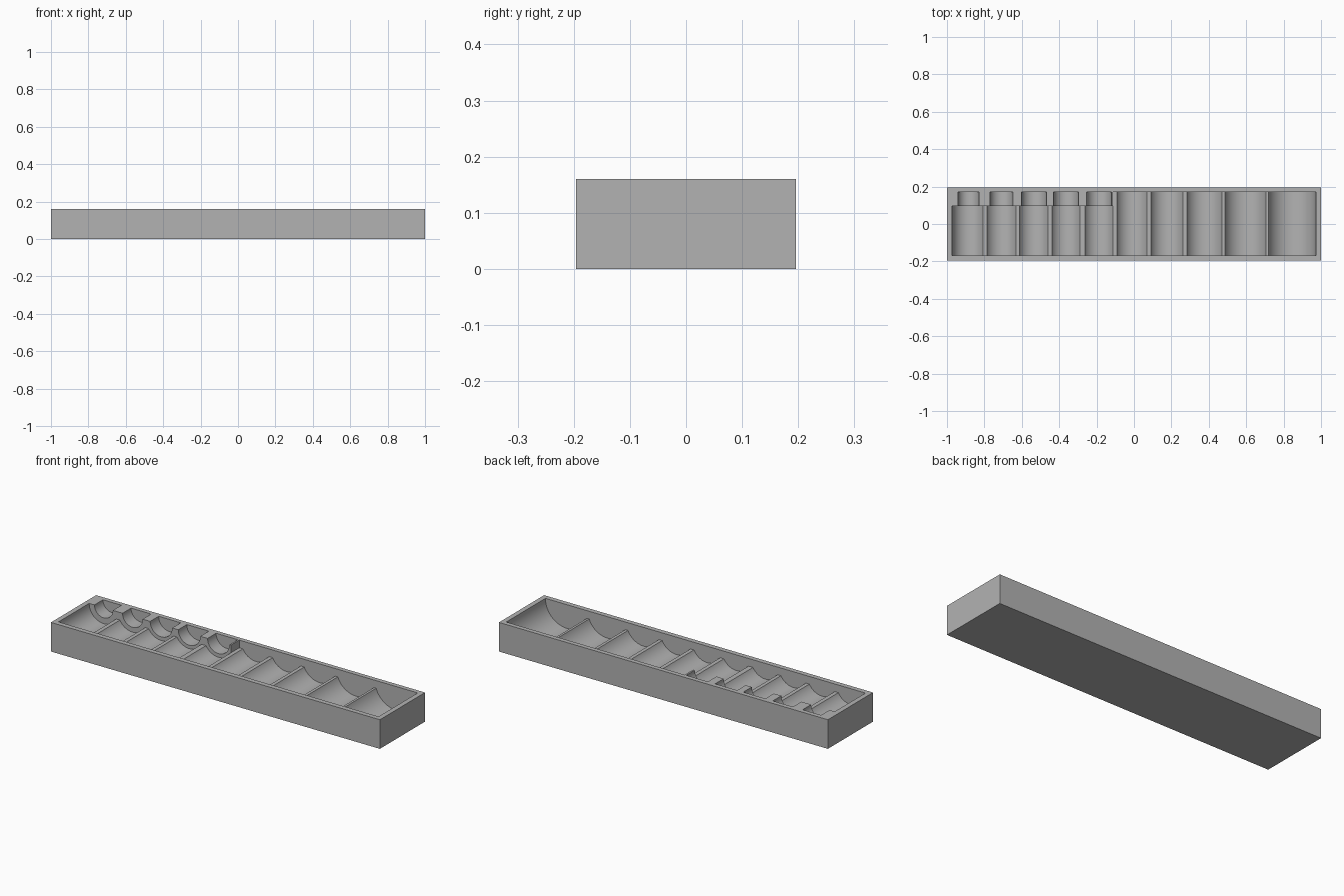
import bpy
import math

cube = bpy.data.objects.get("Cube")
if cube:
    bpy.data.objects.remove(cube, do_unlink=True)

LENGTH, DEPTH, HEIGHT = 2.0, 0.392, 0.16
FRONT, STEP, BACK = -0.169, 0.097, 0.171   # inner ends of the slots along y
DROP = 0.042                               # ridges sit this far below the rim

grey = bpy.data.materials.new("plain grey")
grey.use_nodes = True
grey.diffuse_color = (0.45, 0.45, 0.45, 1)
grey.node_tree.nodes["Principled BSDF"].inputs["Base Color"].default_value = (0.45, 0.45, 0.45, 1)


def box(name, x0, x1, y0, y1, z0, z1):
    bpy.ops.mesh.primitive_cube_add(size=1, location=((x0 + x1) / 2, (y0 + y1) / 2, (z0 + z1) / 2))
    ob = bpy.context.object
    ob.name = name
    ob.scale = (x1 - x0, y1 - y0, z1 - z0)
    bpy.ops.object.transform_apply(location=True, rotation=True, scale=True)
    ob.data.materials.append(grey)
    return ob


def cylinder(name, x, radius, y0, y1):
    bpy.ops.mesh.primitive_cylinder_add(vertices=96, radius=radius, depth=y1 - y0,
                                        location=(x, (y0 + y1) / 2, HEIGHT),
                                        rotation=(math.pi / 2, 0, 0))
    ob = bpy.context.object
    ob.name = name
    bpy.ops.object.transform_apply(location=True, rotation=True, scale=True)
    ob.data.materials.append(grey)
    return ob


def carve(target, cutter):
    cutter.hide_render = True
    mod = target.modifiers.new("carve", 'BOOLEAN')
    mod.operation = 'DIFFERENCE'
    mod.solver = 'EXACT'
    mod.object = cutter
    bpy.context.view_layer.objects.active = target
    bpy.ops.object.modifier_apply(modifier=mod.name)
    bpy.data.objects.remove(cutter, do_unlink=True)


# Solid tray block
tray = box("socket_tray", -LENGTH / 2, LENGTH / 2, -DEPTH / 2, DEPTH / 2, 0, HEIGHT)

# Each slot: centre x, half width at ridge height, radius of narrow rear part (0 = full length)
slots = [
    (-0.885, 0.077, 0.056), (-0.709, 0.077, 0.061), (-0.535, 0.076, 0.067),
    (-0.364, 0.075, 0.067), (-0.187, 0.075, 0.066), (-0.010, 0.080, 0),
    (0.177, 0.086, 0), (0.377, 0.094, 0), (0.597, 0.110, 0), (0.843, 0.123, 0),
]

# Lower the ridges between neighbouring slots
for (xa, _, rear), (xb, _, next_rear) in zip(slots, slots[1:]):
    back = STEP if next_rear else BACK
    start = -0.112 if rear and not next_rear else xa
    carve(tray, box("ridge_cutter", start, xb, FRONT, back, HEIGHT - DROP, HEIGHT + 0.1))
    if start != xa:
        carve(tray, box("ridge_cutter", xa, xb, FRONT, STEP, HEIGHT - DROP, HEIGHT + 0.1))

# Hollow out the round slots
for x, half, rear in slots:
    radius = math.hypot(half, DROP)
    carve(tray, cylinder("slot_cutter", x, radius, FRONT, STEP if rear else BACK))
    if rear:
        carve(tray, cylinder("rear_slot_cutter", x, rear, FRONT, BACK))

# Smooth the round slots, keep the edges sharp
bpy.ops.object.select_all(action='DESELECT')
tray.select_set(True)
bpy.context.view_layer.objects.active = tray
bpy.ops.object.shade_smooth_by_angle(angle=math.radians(20))
